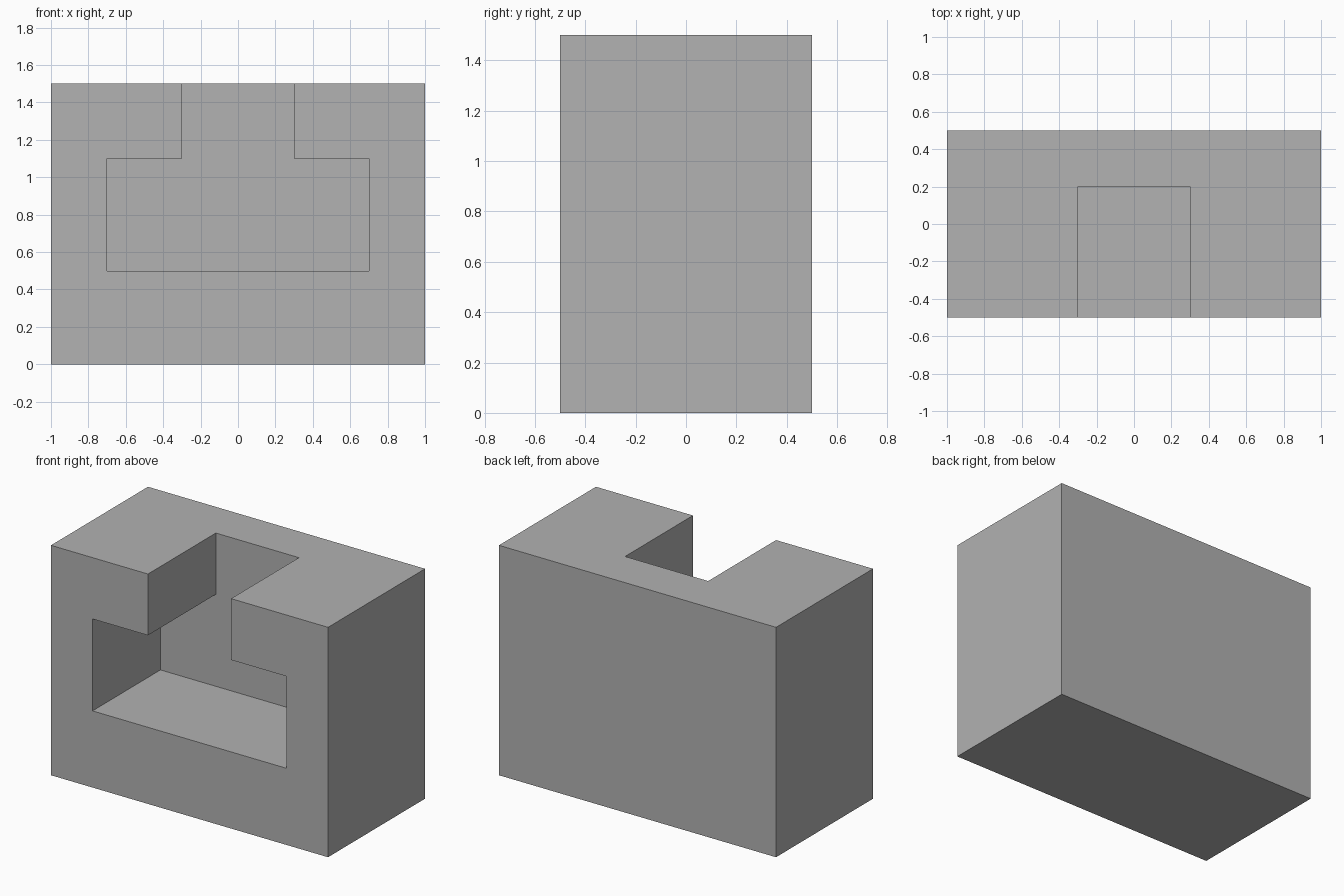
import bpy
import bmesh
from mathutils import Vector

if "Cube" in bpy.data.objects:
    bpy.data.objects.remove(bpy.data.objects["Cube"], do_unlink=True)

# Single plain grey
grey = bpy.data.materials.new("plain_grey")
grey.use_nodes = True
colour = (0.445, 0.445, 0.445, 1.0)
grey.diffuse_color = colour
grey.node_tree.nodes["Principled BSDF"].inputs["Base Color"].default_value = colour


def extruded(name, half_profile, y_front, y_back):
    """Mirror a right-half (x, z) profile and extrude it along y."""
    outline = half_profile + [(-x, z) for x, z in reversed(half_profile)]
    bm = bmesh.new()
    face = bm.faces.new([bm.verts.new((x, y_front, z)) for x, z in outline])
    result = bmesh.ops.extrude_face_region(bm, geom=[face])
    moved = [v for v in result["geom"] if isinstance(v, bmesh.types.BMVert)]
    bmesh.ops.translate(bm, verts=moved, vec=Vector((0, y_back - y_front, 0)))
    bmesh.ops.recalc_face_normals(bm, faces=bm.faces)
    mesh = bpy.data.meshes.new(name)
    bm.to_mesh(mesh)
    bm.free()
    mesh.materials.append(grey)
    obj = bpy.data.objects.new(name, mesh)
    bpy.context.scene.collection.objects.link(obj)
    return obj


# Solid block, and a T-shaped cutter that overshoots the front and top
block = extruded("slotted_block", [(1, 0), (1, 1.5)], -0.5, 0.5)
cutter = extruded("slot_cutter", [(0.7, 0.5), (0.7, 1.1), (0.3, 1.1), (0.3, 1.7)], -0.7, 0.2)
cutter.hide_render = True

# Cut the blind T-slot, then discard the cutter
cut = block.modifiers.new("t_slot", "BOOLEAN")
cut.operation = "DIFFERENCE"
cut.solver = "EXACT"
cut.object = cutter
bpy.context.view_layer.objects.active = block
block.select_set(True)
bpy.ops.object.modifier_apply(modifier=cut.name)
bpy.data.objects.remove(cutter, do_unlink=True)
